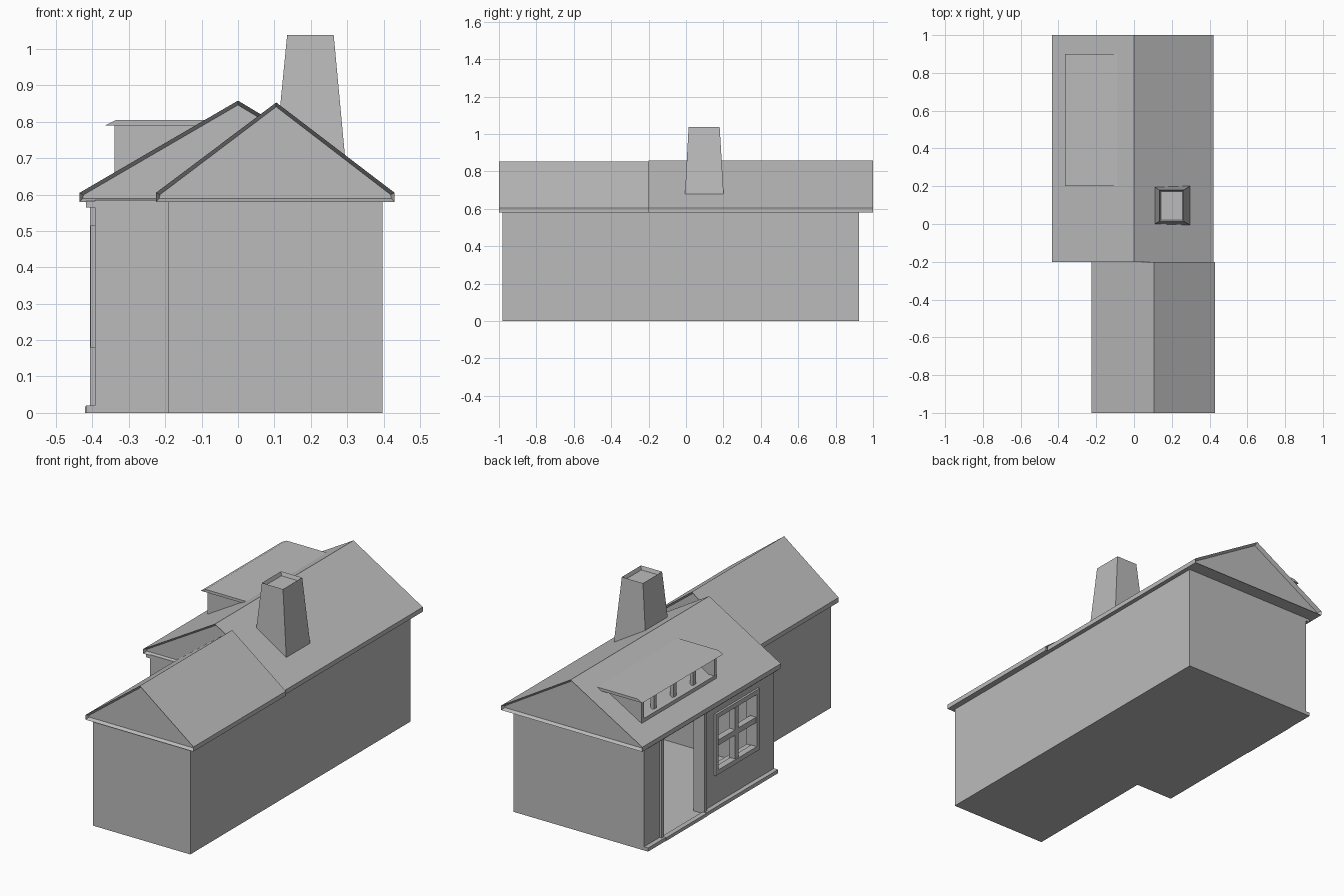
import bpy, bmesh

if "Cube" in bpy.data.objects:
    bpy.data.objects.remove(bpy.data.objects["Cube"])

grey = bpy.data.materials.new("plain grey")
grey.diffuse_color = (0.5, 0.5, 0.5, 1)
grey.use_nodes = True
grey.node_tree.nodes["Principled BSDF"].inputs["Base Color"].default_value = grey.diffuse_color


def finish(name, bm):
    bmesh.ops.recalc_face_normals(bm, faces=bm.faces)
    me = bpy.data.meshes.new(name)
    bm.to_mesh(me)
    bm.free()
    me.materials.append(grey)
    ob = bpy.data.objects.new(name, me)
    bpy.context.collection.objects.link(ob)
    return ob


def add_box(bm, x0, x1, y0, y1, z0, z1):
    r = bmesh.ops.create_cube(bm, size=1)
    for v in r["verts"]:
        v.co.x = x1 if v.co.x > 0 else x0
        v.co.y = y1 if v.co.y > 0 else y0
        v.co.z = z1 if v.co.z > 0 else z0


def boxes(name, *dims):
    bm = bmesh.new()
    for d in dims:
        add_box(bm, *d)
    return finish(name, bm)


def prism(name, profile, y0, y1, rim=0, depth=0):
    """Extrude an (x, z) profile along y, with optional recessed ends."""
    bm = bmesh.new()
    a = [bm.verts.new((x, y0, z)) for x, z in profile]
    b = [bm.verts.new((x, y1, z)) for x, z in profile]
    ends = [bm.faces.new(a), bm.faces.new(b[::-1])]
    n = len(a)
    for i in range(n):
        j = (i + 1) % n
        bm.faces.new((a[i], b[i], b[j], a[j]))
    bmesh.ops.recalc_face_normals(bm, faces=bm.faces)
    if rim:
        for f in ends:
            bmesh.ops.inset_region(bm, faces=[f], thickness=rim, depth=-depth)
    return finish(name, bm)


def gable_roof(name, left, ridge, right, top, y0, y1):
    prism(name, [(left, .58), (right, .58), (right, .605), (ridge, top), (left, .605)],
          y0, y1, .012, .02)


# Front wing and its roof
boxes("wing_walls", (-.192, .397, -.98, -.2, 0, .585))
gable_roof("wing_roof", -.225, .105, .43, .853, -1, -.2)

# Hollow main house: floor and three plain walls
boxes("main_floor", (-.393, .397, -.2, .925, 0, .01))
boxes("main_walls",
      (.367, .397, -.2, .925, 0, .585),
      (-.393, .397, .895, .925, 0, .585),
      (-.393, .397, -.2, -.18, 0, .585))
gable_roof("main_roof", -.435, 0, .42, .858, -.2, 1)

# Left wall, built around the doorway and window
X0, X1 = -.393, -.34
boxes("entrance_wall",
      (X0, X1, .77, .925, 0, .585),
      (X0, X1, .42, .77, .555, .585),
      (X0, X1, .30, .42, 0, .585),
      (X0, X1, -.04, .30, 0, .20),
      (X0, X1, -.04, .30, .495, .585),
      (X0, X1, -.2, -.04, 0, .585))

# Door trim and wall trim strips
boxes("door_trim",
      (-.406, X0, .77, .79, 0, .567),
      (-.406, X0, .40, .42, 0, .567))
boxes("door_sill", (-.42, X0, .42, .77, 0, .018))
boxes("base_strip", (-.418, X0, -.2, .42, 0, .02), (-.418, X0, .77, .925, 0, .02))
boxes("top_strip", (-.418, X0, -.2, .925, .565, .582))

# Window frame and cross bars
boxes("window_frame",
      (-.405, -.37, -.06, -.035, .18, .515),
      (-.405, -.37, .295, .32, .18, .515),
      (-.405, -.37, -.06, .32, .18, .205),
      (-.405, -.37, -.06, .32, .49, .515))
boxes("window_bars",
      (-.40, -.365, .115, .145, .2, .495),
      (-.40, -.365, -.04, .30, .335, .365))

# Dormer: cheeks, frame, posts and flat roof with a dropped edge
cheek = [(-.34, .64), (-.34, .795), (-.10, .795)]
for side, y in (("near", .22), ("far", .85)):
    prism("dormer_cheek_" + side, cheek, y, y + .02)
boxes("dormer_frame",
      (-.34, -.315, .22, .87, .64, .68),
      (-.34, -.315, .22, .87, .775, .795))
boxes("dormer_posts", *[(-.318, -.298, y - .012, y + .012, .66, .795)
                        for y in (.38, .55, .72)])
prism("dormer_roof", [(-.365, .79), (-.10, .79), (-.085, .805), (-.335, .805)], .2, .9)

# Tapered chimney with a sunken top
bm = bmesh.new()
low = [bm.verts.new(p) for p in ((.097, -.007, .65), (.299, -.007, .65),
                                 (.299, .203, .65), (.097, .203, .65))]
top = [bm.verts.new(p) for p in ((.135, .014, 1.038), (.263, .014, 1.038),
                                 (.263, .18, 1.038), (.135, .18, 1.038))]
bm.faces.new(low[::-1])
cap = bm.faces.new(top)
for i in range(4):
    j = (i + 1) % 4
    bm.faces.new((low[i], low[j], top[j], top[i]))
bmesh.ops.recalc_face_normals(bm, faces=bm.faces)
bmesh.ops.inset_region(bm, faces=[cap], thickness=.01, depth=0)
bmesh.ops.translate(bm, verts=cap.verts, vec=(0, 0, -.02))
finish("chimney", bm)
